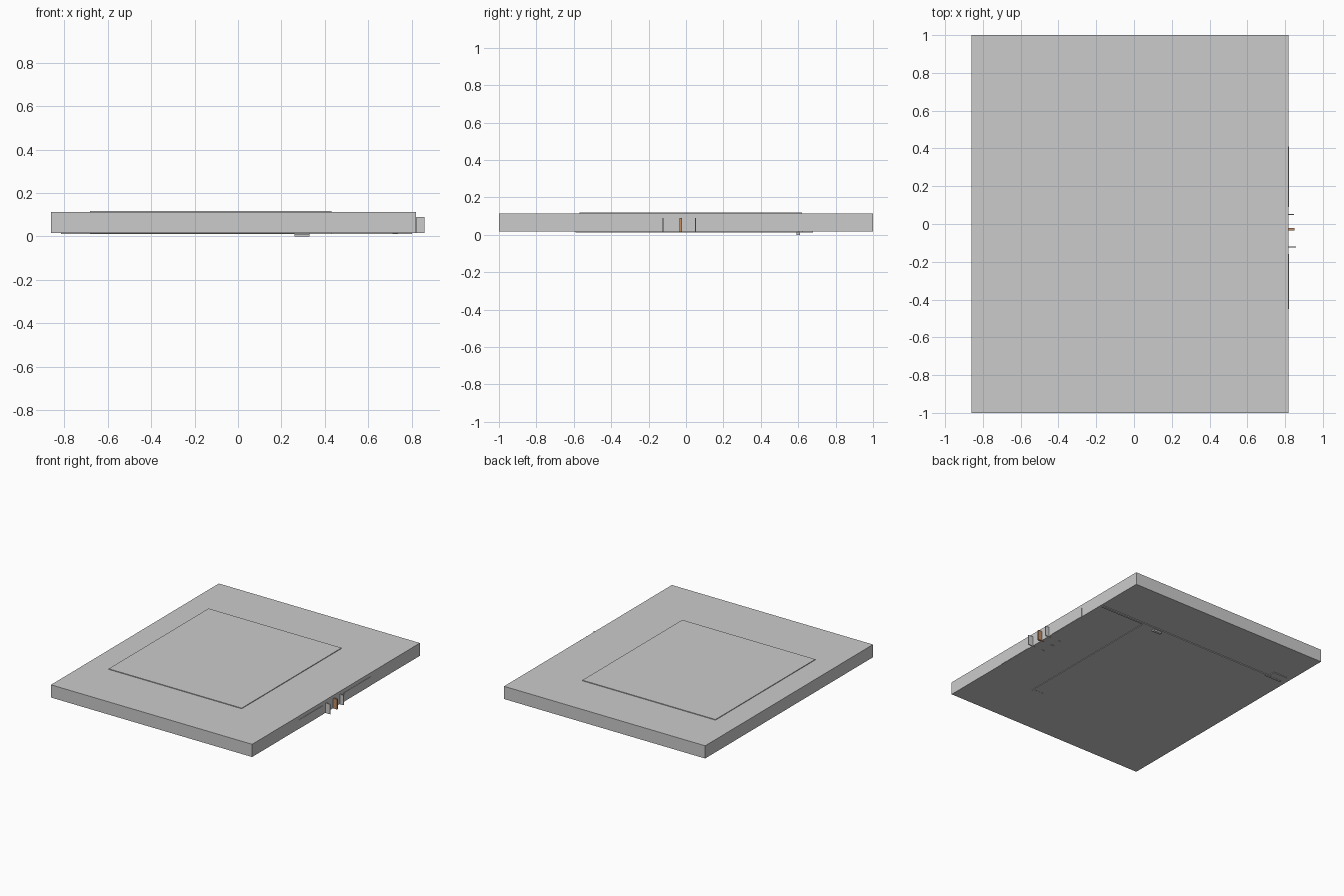
import bpy
import bmesh
from mathutils import Matrix, Vector

if "Cube" in bpy.data.objects:
    bpy.data.objects.remove(bpy.data.objects["Cube"])


def box(name, x, y, z, color=None):
    """Axis-aligned box from (min, max) pairs."""
    lo, hi = Vector((x[0], y[0], z[0])), Vector((x[1], y[1], z[1]))
    bm = bmesh.new()
    bmesh.ops.create_cube(bm, size=1.0, matrix=Matrix.Translation((lo + hi) / 2)
                          @ Matrix.Diagonal((*(hi - lo), 1.0)))
    mesh = bpy.data.meshes.new(name)
    bm.to_mesh(mesh)
    bm.free()
    obj = bpy.data.objects.new(name, mesh)
    bpy.context.collection.objects.link(obj)
    if color:
        mat = bpy.data.materials.new(name + "_material")
        mat.diffuse_color = color
        mat.use_nodes = True
        mat.node_tree.nodes["Principled BSDF"].inputs["Base Color"].default_value = mat.diffuse_color
        mesh.materials.append(mat)
    return obj


# Main slab and the shallow panel raised above it
box("slab", (-0.86, 0.818), (-1, 1), (0.017, 0.113))
box("top_panel", (-0.68, 0.43), (-0.57, 0.62), (0.113, 0.118))

# Shallow plate on the underside, with a narrow rail and its end blocks
box("bottom_panel", (-0.68, 0.43), (-0.575, 0.605), (0.013, 0.017))
box("bottom_rail", (-0.815, 0.80), (0.607, 0.625), (0.011, 0.017))
box("rail_end_block", (-0.815, -0.70), (0.625, 0.68), (0.012, 0.017))
box("bottom_edge_clip", (0.33, 0.43), (-0.59, -0.575), (0.012, 0.017))
box("bottom_latch", (0.26, 0.33), (0.59, 0.61), (0.0, 0.011))

# Thin side panels flanking the tabs
for i, span in enumerate(((-0.45, -0.16), (0.09, 0.41))):
    box(f"side_panel_{i}", (0.815, 0.8205), span, (0.018, 0.085))

# Three upright tabs with a small foot under each
brown = (0.55, 0.27, 0.13, 1)
for i, (y, reach, half, color) in enumerate((
        (-0.122, 0.857, 0.003, None),
        (-0.028, 0.85, 0.006, brown),
        (0.05, 0.847, 0.003, None))):
    box(f"tab_{i}", (0.80, reach), (y - half, y + half), (0.015, 0.09), color)
    box(f"tab_foot_{i}", (0.71, 0.735), (y - half, y + half), (0.014, 0.018))
